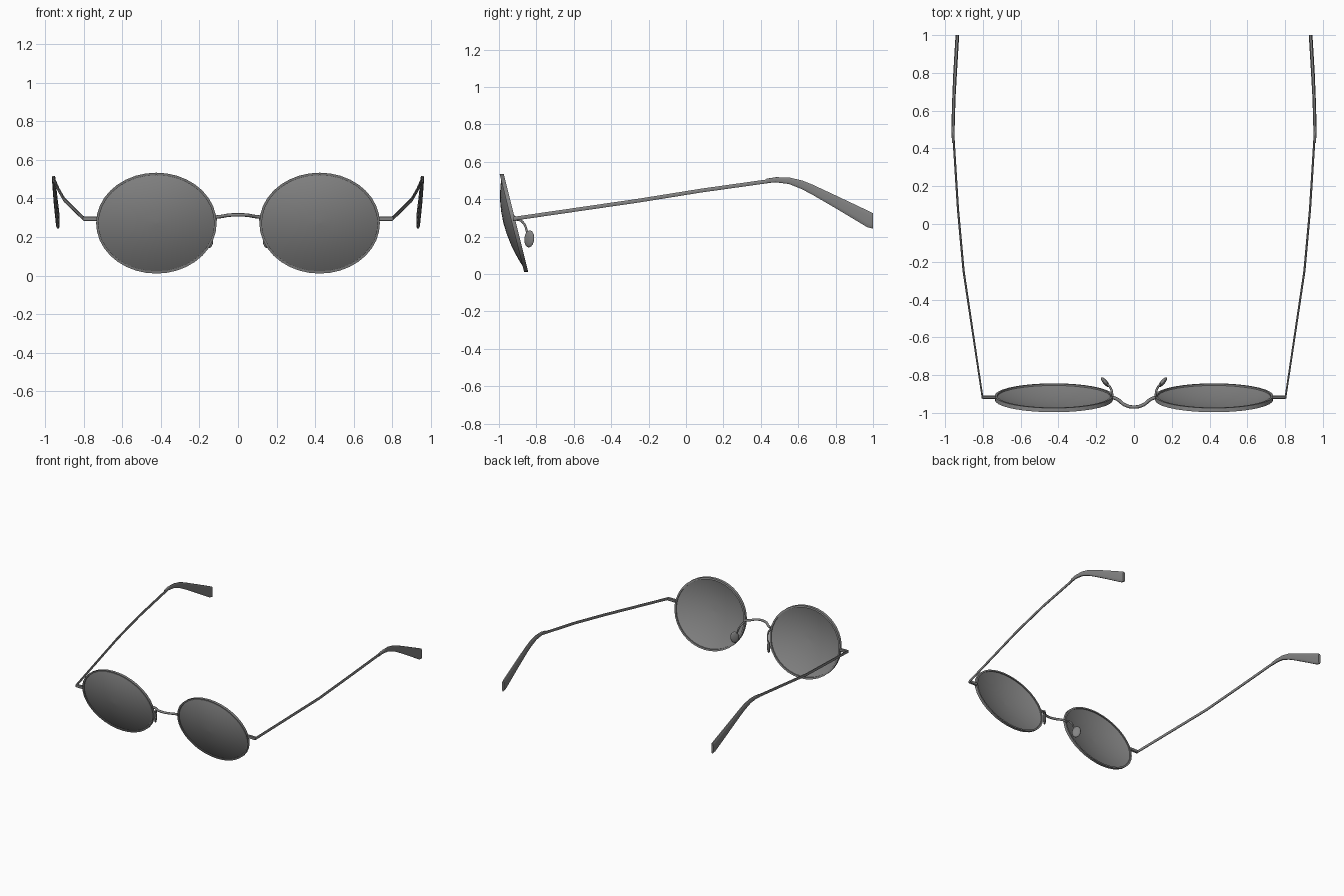
import bpy, bmesh, math
from mathutils import Matrix, Vector

cube = bpy.data.objects.get("Cube")
if cube:
    bpy.data.objects.remove(cube, do_unlink=True)


def material(name, rgb):
    m = bpy.data.materials.new(name)
    m.use_nodes = True
    m.diffuse_color = (*rgb, 1)
    m.node_tree.nodes["Principled BSDF"].inputs["Base Color"].default_value = (*rgb, 1)
    return m


GREY = material("mid grey", (0.23, 0.23, 0.23))


def finish(obj, mirror=True, smooth=40):
    obj.data.materials.append(GREY)
    bpy.ops.object.select_all(action="DESELECT")
    obj.select_set(True)
    bpy.context.view_layer.objects.active = obj
    if obj.type == "MESH":
        bpy.ops.object.shade_smooth_by_angle(angle=math.radians(smooth))
    if mirror:
        mod = obj.modifiers.new("both sides", "MIRROR")
        mod.use_mirror_merge = False
    return obj


def mesh_object(name, bm):
    bmesh.ops.recalc_face_normals(bm, faces=bm.faces)
    me = bpy.data.meshes.new(name)
    bm.to_mesh(me)
    bm.free()
    obj = bpy.data.objects.new(name, me)
    bpy.context.collection.objects.link(obj)
    return obj


def loft(name, rings, loop=False, caps=True):
    """Skin a list of equal-length point rings."""
    bm = bmesh.new()
    vs = [[bm.verts.new(p) for p in r] for r in rings]
    n = len(vs[0])
    pairs = list(zip(vs, vs[1:])) + ([(vs[-1], vs[0])] if loop else [])
    for a, b in pairs:
        for i in range(n):
            j = (i + 1) % n
            bm.faces.new((a[i], a[j], b[j], b[i]))
    if caps and not loop:
        bm.faces.new(vs[0])
        bm.faces.new(vs[-1])
    return mesh_object(name, bm)


def wire(name, points, radius, mirror=True):
    """Round wire through the points."""
    cu = bpy.data.curves.new(name, "CURVE")
    cu.dimensions = "3D"
    cu.bevel_depth = radius
    cu.bevel_resolution = 2
    cu.use_fill_caps = True
    cu.resolution_u = 5
    sp = cu.splines.new("BEZIER")
    sp.bezier_points.add(len(points) - 1)
    for bp, p in zip(sp.bezier_points, points):
        bp.co = p
        bp.handle_left_type = bp.handle_right_type = "AUTO"
    obj = bpy.data.objects.new(name, cu)
    bpy.context.collection.objects.link(obj)
    return finish(obj, mirror)


# Lens plane: an ellipse leaning back at the bottom
CX, CY, CZ, RX, RZ = 0.424, -0.92, 0.272, 0.313, 0.262
LEAN = 0.25
SEG = 36


def oval(scale_in, depth):
    """Ring on the lens plane, inset by scale_in and pushed back by depth."""
    ring = []
    for i in range(SEG):
        a = 2 * math.pi * i / SEG
        z = (RZ - scale_in) * math.sin(a)
        ring.append((CX + (RX - scale_in) * math.cos(a), CY - LEAN * z + depth, CZ + z))
    return ring


# Rims: thin rectangular band around each lens
finish(loft("rim", [oval(0, -0.011), oval(0, 0.011), oval(0.013, 0.011),
                    oval(0.013, -0.011)], loop=True))

# Lenses: shallow domed shells bulging forward
steps = [0.02, 0.25, 0.45, 0.62, 0.77, 0.89, 0.97, 1.0]


def dome(t, back):
    ring = oval(0.006, 0)
    c = Vector((CX, CY, CZ))
    return [c + (Vector(p) - c) * t + Vector((0, back - 0.056 * (1 - t * t), 0)) for p in ring]


finish(loft("lens", [dome(t, 0) for t in steps] + [dome(t, 0.006) for t in reversed(steps)]))

# Bridge: wire bowed forward between the rims
wire("bridge", [(-0.112, -0.918, 0.304), (-0.085, -0.93, 0.307), (-0.05, -0.957, 0.313),
                (0, -0.969, 0.315), (0.05, -0.957, 0.313), (0.085, -0.93, 0.307),
                (0.112, -0.918, 0.304)], 0.009, mirror=False)

# End pieces: small blocks holding the hinges
bm = bmesh.new()
bmesh.ops.create_cube(bm, size=1, matrix=Matrix.Translation((0.767, -0.917, 0.295))
                      @ Matrix.Diagonal((0.074, 0.018, 0.025, 1)))
bmesh.ops.bevel(bm, geom=bm.edges[:], offset=0.004, segments=1, affect="EDGES")
finish(mesh_object("end_piece", bm), smooth=20)


# Temples and ear tips: stations of (y, x, z, half width, half height)
def side_bar(name, stations, sides, power):
    rings = []
    for y, x, z, hx, hz in stations:
        ring = []
        for i in range(sides):
            a = 2 * math.pi * (i + 0.5) / sides
            c, s = math.cos(a), math.sin(a)
            ring.append((x + hx * math.copysign(abs(c) ** power, c), y,
                         z + hz * math.copysign(abs(s) ** power, s)))
        rings.append(ring)
    finish(loft(name, rings))


side_bar("temple", [(-0.925, 0.801, 0.295, 0.005, 0.011), (-0.25, 0.902, 0.393, 0.006, 0.011),
                    (0.08, 0.932, 0.446, 0.006, 0.011), (0.48, 0.957, 0.502, 0.006, 0.011)], 8, 0.8)
side_bar("ear_tip", [(0.43, 0.957, 0.498, 0.007, 0.012), (0.48, 0.958, 0.504, 0.008, 0.014),
                     (0.55, 0.957, 0.499, 0.009, 0.018), (0.62, 0.955, 0.477, 0.009, 0.024),
                     (0.68, 0.953, 0.449, 0.009, 0.028), (0.80, 0.947, 0.386, 0.010, 0.035),
                     (0.97, 0.937, 0.295, 0.010, 0.046), (1.00, 0.935, 0.284, 0.009, 0.042)], 12, 0.6)

# Nose pad arms: hooks running back from the rims
wire("nose_pad_arm", [(0.114, -0.915, 0.292), (0.118, -0.885, 0.286), (0.128, -0.862, 0.262),
                      (0.138, -0.850, 0.225), (0.146, -0.842, 0.195)], 0.006)

# Nose pads: flattened ovals turned outward to the back
bm = bmesh.new()
bmesh.ops.create_uvsphere(bm, u_segments=16, v_segments=10, radius=1,
                          matrix=Matrix.Translation((0.152, -0.838, 0.188))
                          @ Matrix.Rotation(math.radians(50), 4, "Z")
                          @ Matrix.Rotation(math.radians(8), 4, "Y")
                          @ Matrix.Diagonal((0.033, 0.012, 0.046, 1)))
finish(mesh_object("nose_pad", bm), smooth=60)
